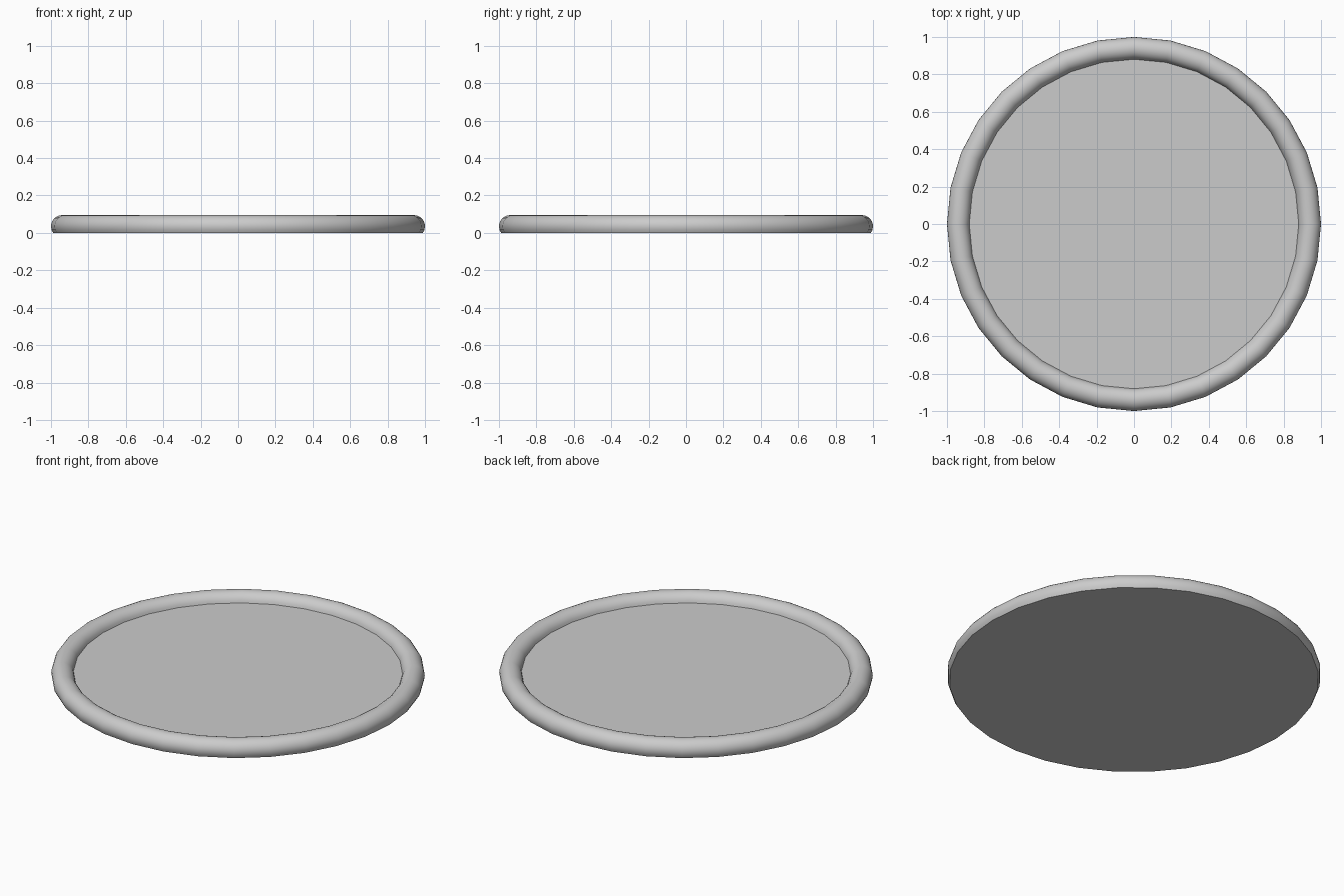
import bpy, bmesh
from math import cos, sin, asin, pi

if "Cube" in bpy.data.objects:
    bpy.data.objects.remove(bpy.data.objects["Cube"])

SIDES = 32
RIM_R, TUBE, RIM_Z = 0.94, 0.06, 0.035   # rounded rim: ring radius, tube radius, height
FLOOR_Z = 0.045
STEPS = 12


def lathe(name, profile):
    """Turn an (r, z) profile around z and cap both open ends."""
    bm = bmesh.new()
    rings = [[bm.verts.new((r * cos(2 * pi * i / SIDES), r * sin(2 * pi * i / SIDES), z))
              for i in range(SIDES)] for r, z in profile]
    for a, b in zip(rings, rings[1:]):
        for i in range(SIDES):
            j = (i + 1) % SIDES
            bm.faces.new((a[i], a[j], b[j], b[i]))
    bm.faces.new(rings[0][::-1])
    bm.faces.new(rings[-1])
    bmesh.ops.recalc_face_normals(bm, faces=bm.faces)
    mesh = bpy.data.meshes.new(name)
    bm.to_mesh(mesh)
    bm.free()
    obj = bpy.data.objects.new(name, mesh)
    bpy.context.collection.objects.link(obj)
    return obj


# Rim arc runs from the flat underside, over the top, down to the inner floor
start = -asin(RIM_Z / TUBE)
end = pi - asin((FLOOR_Z - RIM_Z) / TUBE)
angles = [start, start / 2] + [end * k / STEPS for k in range(STEPS + 1)]
profile = [(RIM_R + TUBE * cos(a), RIM_Z + TUBE * sin(a)) for a in angles]

tray = lathe("round_tray", profile)
bpy.context.view_layer.objects.active = tray
tray.select_set(True)
bpy.ops.object.shade_smooth_by_angle(angle=pi / 6)
